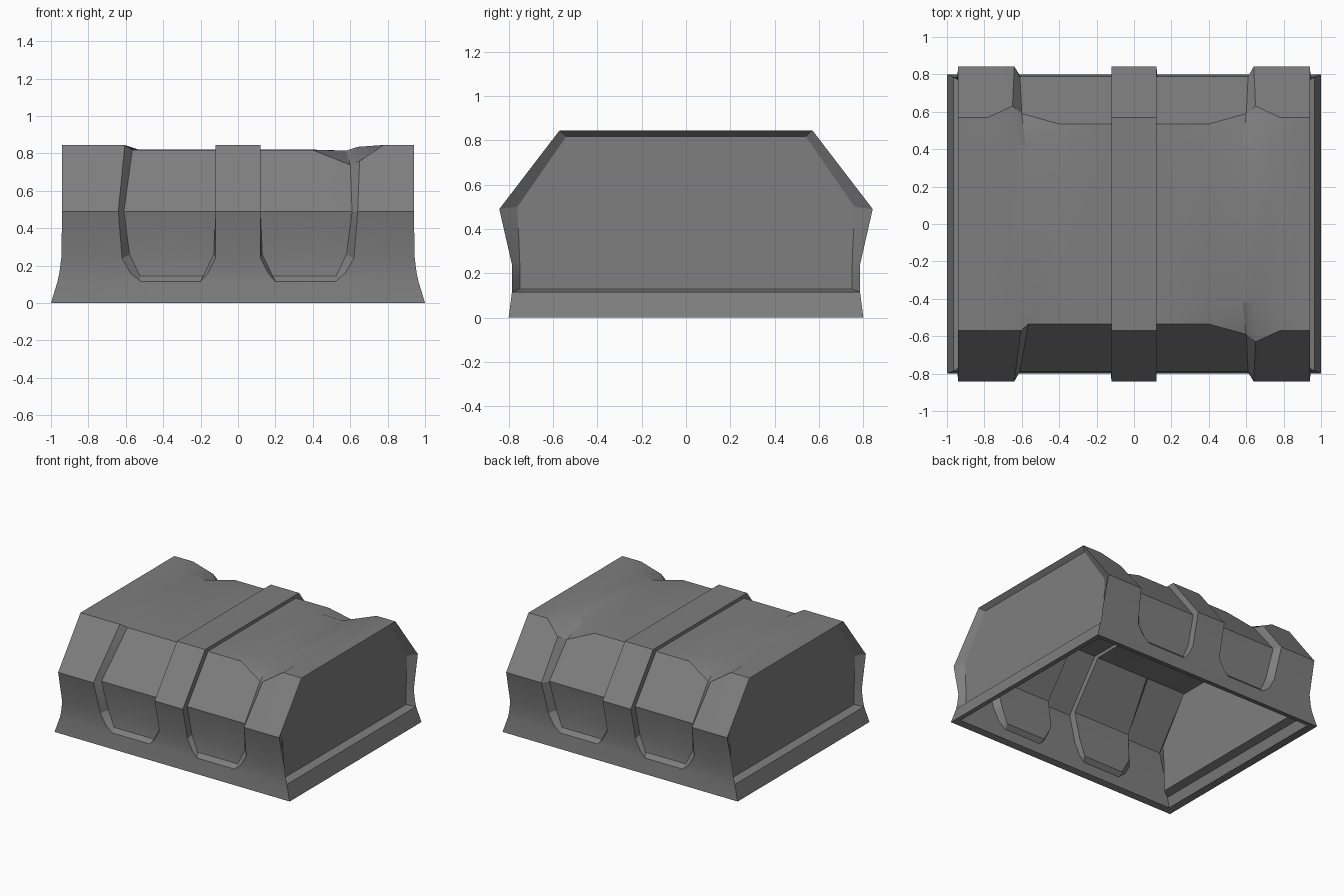
import bpy, bmesh
from mathutils import Vector

cube = bpy.data.objects.get("Cube")
if cube:
    bpy.data.objects.remove(cube, do_unlink=True)

grey = bpy.data.materials.new("stone grey")
grey.use_nodes = True
colour = (0.21, 0.21, 0.21, 1)
grey.diffuse_color = colour
grey.node_tree.nodes["Principled BSDF"].inputs["Base Color"].default_value = colour

# Half profiles (y, z): top, shoulder, belly, hip, sill, foot, base, inner lip
lower = [(.785, .115), (.8, 0), (.75, .012)]
raised = [(.42, .845), (.57, .845), (.842, .49), (.785, .24), (.785, .16)] + lower
sunk = [(.42, .82), (.535, .818), (.788, .49), (.745, .26), (.755, .145)] + lower

# Sections from the end to the middle strap: profile, then x of each row
half = [
    (raised, [.94, .94, .94, .945, .955, .965, 1, .95]),
    (raised, [.78] * 8),
    (raised, [.66, .605, .64, .62, .575, .52, .52, .52]),
    (sunk, [.53, .565, .61, .58, .525, .52, .52, .52]),
    (sunk, [.4] * 8),
    (sunk, [.12, .12, .12, .13, .185, .2, .2, .2]),
    (raised, [.12, .12, .12, .12, .16, .2, .2, .2]),
]

# Worn shoulders on three of the four corners: (section, row) -> position
worn = {(2, 0): (.64, .42, .835), (2, 1): (.65, .63, .76),
        (3, 0): (.58, .42, .815), (3, 1): (.60, .59, .738)}
worn_corners = [(1, -1), (1, 1), (-1, 1)]


def section(index, sx):
    """Full cross-section, from the front lip over the top to the back lip."""
    profile, xs = half[index]

    def side(sy):
        points = []
        for row, (x, (y, z)) in enumerate(zip(xs, profile)):
            if (sx, sy) in worn_corners:
                x, y, z = worn.get((index, row), (x, y, z))
            points.append(Vector((sx * x, sy * y, z)))
        return points
    return side(-1)[::-1] + side(1)


def skin(bm, rings):
    for a, b in zip(rings, rings[1:]):
        for i in range(len(a) - 1):
            bm.faces.new((a[i], b[i], b[i + 1], a[i + 1]))


bm = bmesh.new()
order = [(i, -1) for i in range(len(half))] + [(i, 1) for i in reversed(range(len(half)))]
rings = [[bm.verts.new(p) for p in section(i, sx)] for i, sx in order]
skin(bm, rings)

# Recessed end panels, with a ledge and a flared base below
panel = [(.42, .817), (.54, .817), (.76, .5), (.75, .26), (.748, .17), (.748, .13)]
for ring, sx in ((rings[0], -1), (rings[-1], 1)):
    pts = [(-y, z) for y, z in panel[::-1]] + panel
    inner = [bm.verts.new((sx * .905, y, z)) for y, z in pts]
    rim = ring[2:-2]
    skin(bm, [rim + rim[:1], inner + inner[:1]])
    bm.faces.new(inner)
    for k in range(2):
        bm.faces.new((ring[k], ring[k + 1], ring[-2 - k], ring[-1 - k]))

bmesh.ops.remove_doubles(bm, verts=bm.verts, dist=0.001)
bmesh.ops.recalc_face_normals(bm, faces=bm.faces)
mesh = bpy.data.meshes.new("stone_lid")
bm.to_mesh(mesh)
bm.free()

lid = bpy.data.objects.new("stone_lid", mesh)
bpy.context.collection.objects.link(lid)
mesh.materials.append(grey)
bpy.context.view_layer.objects.active = lid
lid.select_set(True)
bpy.ops.object.shade_smooth_by_angle(angle=0.4)
